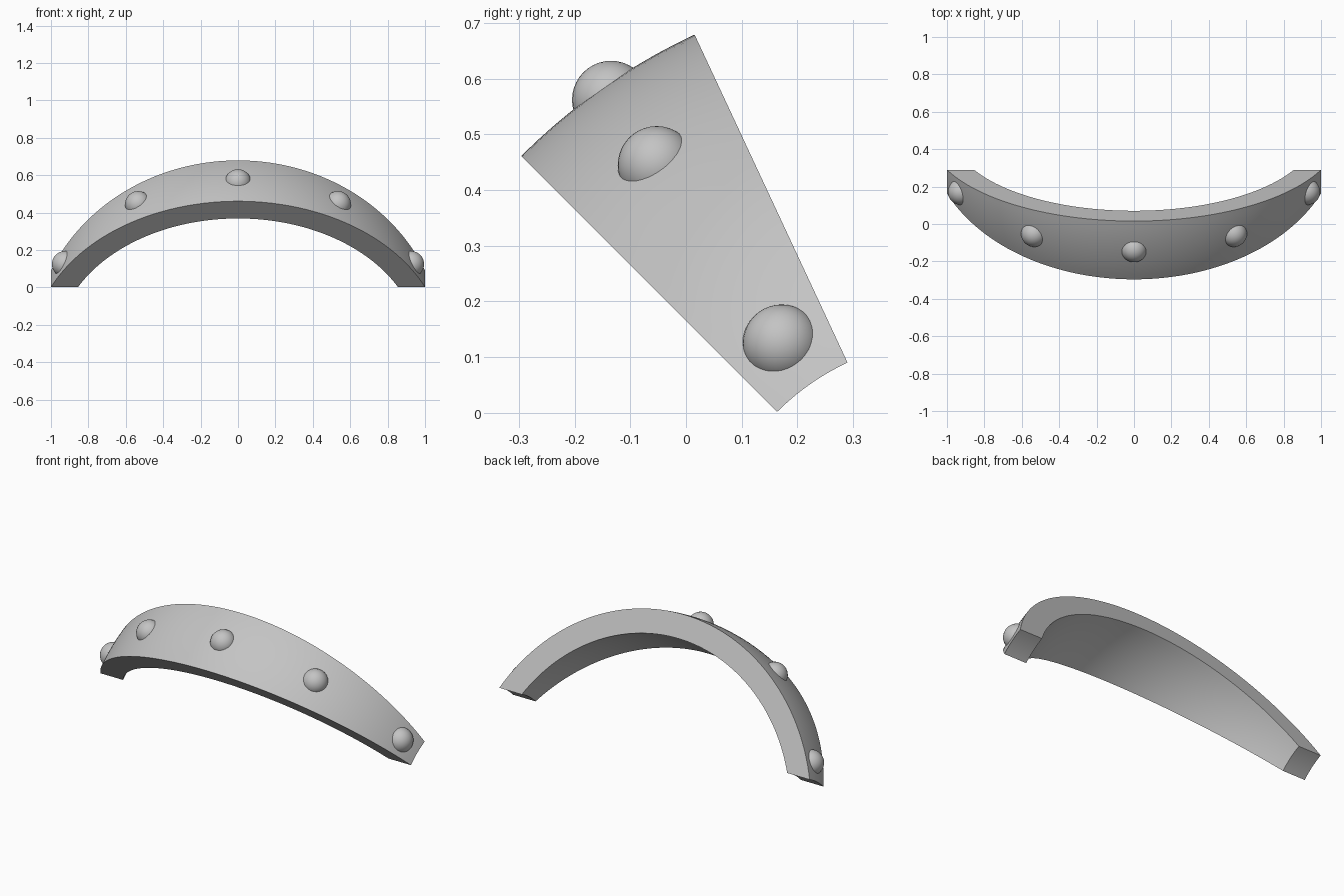
import bpy, bmesh, math
from mathutils import Vector

if "Cube" in bpy.data.objects:
    bpy.data.objects.remove(bpy.data.objects["Cube"])

AXIS = Vector((0, 0.478, -0.313))   # centre of the spherical shell
R_OUT, R_IN, R_END = 1.0945, 0.964, 0.445
FRONT, BACK = math.radians(45), math.radians(65)
STEPS, TURNS = 72, 10

grey = bpy.data.materials.new("grey")
grey.diffuse_color = (0.55, 0.55, 0.55, 1)
grey.use_nodes = True
grey.node_tree.nodes["Principled BSDF"].inputs["Base Color"].default_value = grey.diffuse_color


def shell_point(x, r, elevation):
    return AXIS + Vector((x, -r * math.cos(elevation), r * math.sin(elevation)))


def finish(bm, name, angle):
    bmesh.ops.recalc_face_normals(bm, faces=bm.faces)
    mesh = bpy.data.meshes.new(name)
    bm.to_mesh(mesh)
    bm.free()
    mesh.materials.append(grey)
    obj = bpy.data.objects.new(name, mesh)
    bpy.context.collection.objects.link(obj)
    bpy.ops.object.select_all(action='DESELECT')
    obj.select_set(True)
    bpy.context.view_layer.objects.active = obj
    bpy.ops.object.shade_smooth_by_angle(angle=math.radians(angle))
    return obj


# Band: arched wedge of a hollow sphere, trimmed at a constant radius at both ends
def arc(radius):
    end = math.acos(R_END / radius)
    angles = [end * (2 * i / STEPS - 1) for i in range(STEPS + 1)]
    return [(radius * math.sin(a), radius * math.cos(a)) for a in angles]


profile = arc(R_OUT) + arc(R_IN)[::-1]
n = len(profile)
bm = bmesh.new()
rings = []
for j in range(TURNS + 1):
    e = FRONT + (BACK - FRONT) * j / TURNS
    rings.append([bm.verts.new(shell_point(x, r, e)) for x, r in profile])
for a, b in zip(rings, rings[1:]):
    for i in range(n):
        k = (i + 1) % n
        bm.faces.new((a[i], a[k], b[k], b[i]))
# Flat front and back sides
for ring in (rings[0], rings[-1]):
    for i in range(STEPS):
        bm.faces.new((ring[i], ring[i + 1], ring[n - 2 - i], ring[n - 1 - i]))
finish(bm, "band", 30)

# Round studs spaced along the middle of the band
for i, deg in enumerate((-60, -30, 0, 30, 60)):
    a = math.radians(deg)
    bm = bmesh.new()
    bmesh.ops.create_uvsphere(bm, u_segments=32, v_segments=20, radius=0.07)
    stud = finish(bm, f"stud_{i + 1}", 60)
    stud.location = shell_point(1.068 * math.sin(a), 1.068 * math.cos(a), (FRONT + BACK) / 2)
